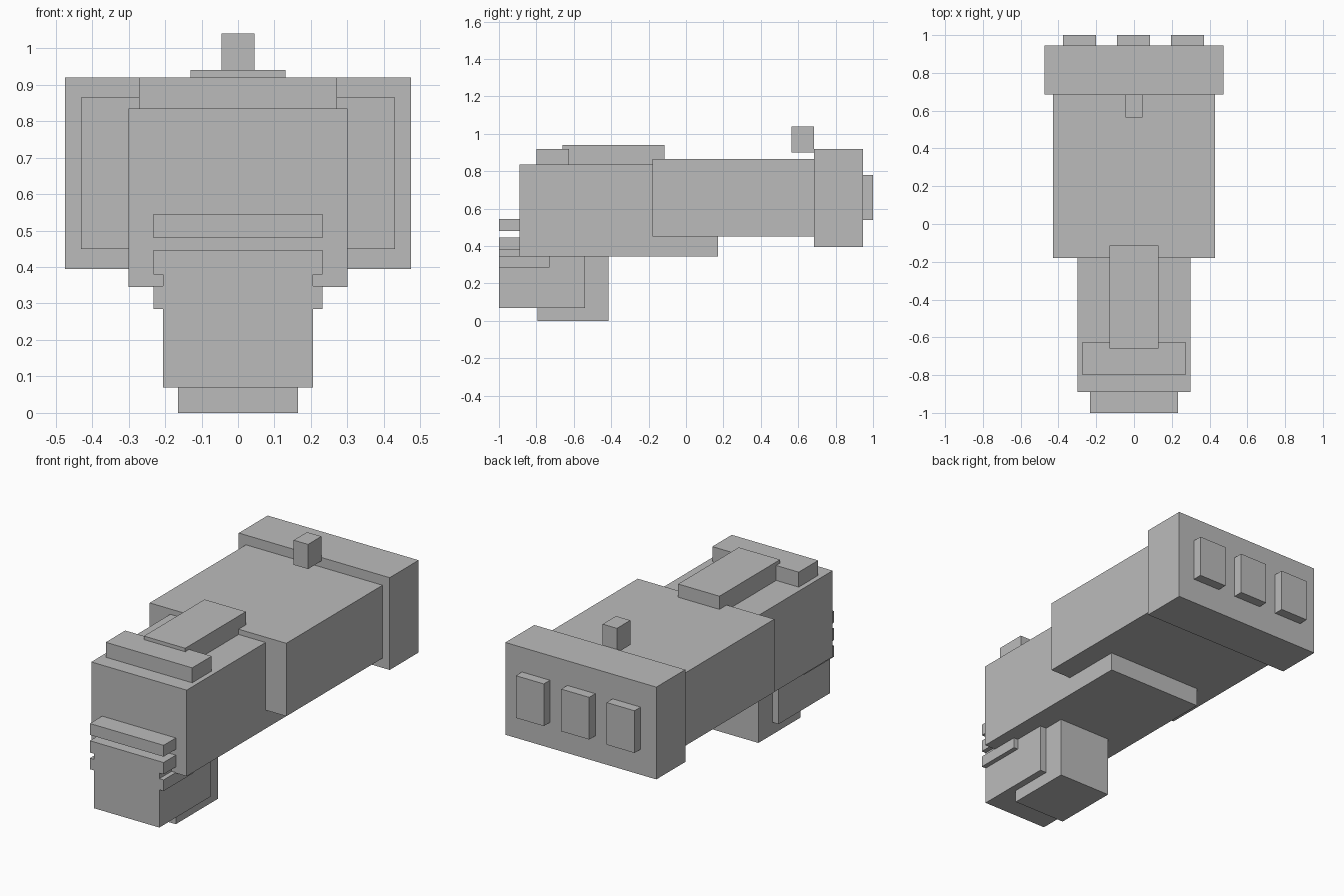
import bpy
from mathutils import Vector

default = bpy.data.objects.get("Cube")
if default:
    bpy.data.objects.remove(default, do_unlink=True)

grey = bpy.data.materials.new("plain_grey")
grey.use_nodes = True
colour = (0.5, 0.5, 0.5, 1.0)
grey.diffuse_color = colour
grey.node_tree.nodes["Principled BSDF"].inputs["Base Color"].default_value = colour


def box(name, half_width, y, z, x=0.0):
    """Box centred on x, spanning the given y and z ranges."""
    bpy.ops.mesh.primitive_cube_add(size=1)
    obj = bpy.context.object
    obj.name = name
    size = Vector((2 * half_width, y[1] - y[0], z[1] - z[0]))
    centre = Vector((x, sum(y) / 2, sum(z) / 2))
    for v in obj.data.vertices:
        v.co = v.co * size + centre
    obj.data.materials.append(grey)
    return obj


# Hull, from front to back
box("front_hull", 0.30, (-0.89, 0.17), (0.345, 0.835))
box("main_hull", 0.43, (-0.18, 0.685), (0.45, 0.865))
box("rear_block", 0.475, (0.685, 0.945), (0.395, 0.92))

# Roof parts
box("roof_front_bar", 0.272, (-0.80, -0.625), (0.835, 0.92))
box("roof_slab", 0.13, (-0.66, -0.115), (0.835, 0.94))
box("roof_stub", 0.045, (0.565, 0.685), (0.90, 1.04))

# Lower head under the front hull
box("chin_block", 0.205, (-1.0, -0.54), (0.07, 0.345))
box("chin_front", 0.205, (-1.0, -0.89), (0.345, 0.38))
box("chin_foot", 0.165, (-0.795, -0.415), (0.0, 0.345))

# Front slats
box("upper_slat", 0.232, (-1.0, -0.89), (0.48, 0.545))
box("middle_slat", 0.232, (-1.0, -0.89), (0.38, 0.447))
box("lower_slat", 0.232, (-1.0, -0.73), (0.285, 0.348))

# Rear exhaust panels
for name, x in (("right", -0.288), ("middle", -0.003), ("left", 0.283)):
    box(name + "_exhaust", 0.088, (0.945, 1.0), (0.54, 0.78), x)
